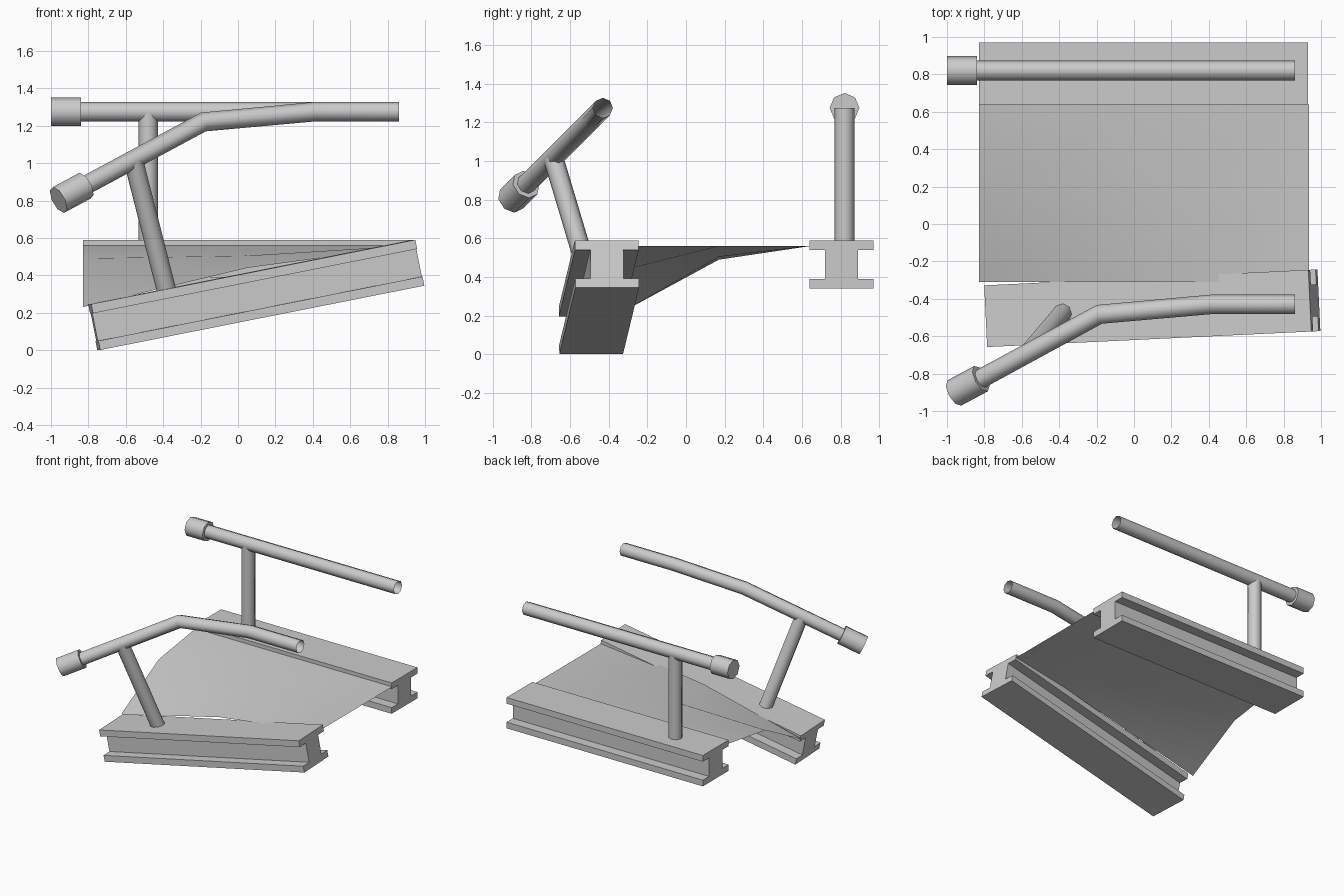
import bpy, bmesh, math
from mathutils import Vector

if "Cube" in bpy.data.objects:
    bpy.data.objects.remove(bpy.data.objects["Cube"])


def finish(name, bm, smooth=False):
    bmesh.ops.recalc_face_normals(bm, faces=bm.faces)
    mesh = bpy.data.meshes.new(name)
    bm.to_mesh(mesh)
    bm.free()
    ob = bpy.data.objects.new(name, mesh)
    bpy.context.collection.objects.link(ob)
    if smooth:
        bpy.ops.object.select_all(action='DESELECT')
        bpy.context.view_layer.objects.active = ob
        ob.select_set(True)
        bpy.ops.object.shade_smooth_by_angle(angle=math.radians(50))
    return ob


def loft(bm, rings, caps):
    """Skin a list of closed point rings, optionally closing both ends."""
    loops = [[bm.verts.new(p) for p in ring] for ring in rings]
    n = len(loops[0])
    for a, b in zip(loops, loops[1:]):
        for i in range(n):
            j = (i + 1) % n
            bm.faces.new((a[i], a[j], b[j], b[i]))
    if caps:
        bm.faces.new(loops[0])
        bm.faces.new(loops[-1])


def tube(name, points, r, caps=False, sides=8):
    pts = [Vector(p) for p in points]
    rings = []
    for i, p in enumerate(pts):
        t = Vector()
        if i > 0:
            t += (p - pts[i - 1]).normalized()
        if i < len(pts) - 1:
            t += (pts[i + 1] - p).normalized()
        t.normalize()
        ref = Vector((1, 0, 0)) if abs(t.z) > 0.9 else Vector((0, 0, 1))
        u = t.cross(ref).normalized()
        v = u.cross(t)
        rings.append([p + r * (math.cos(a) * u + math.sin(a) * v)
                      for a in (2 * math.pi * k / sides for k in range(sides))])
    bm = bmesh.new()
    loft(bm, rings, caps)
    return finish(name, bm, True)


# I-beam section: half of (across, down from top), mirrored for the other half
HALF = [(0.165, 0), (0.165, 0.05), (0.085, 0.05), (0.085, 0.2), (0.165, 0.2), (0.165, 0.25)]
SECTION = HALF + [(-a, d) for a, d in reversed(HALF)]


def i_beam(name, start, end):
    """Beam whose top centre line runs from start to end."""
    s, e = Vector(start), Vector(end)
    axis = (e - s).normalized()
    side = Vector((0, 0, 1)).cross(axis).normalized()
    up = axis.cross(side)
    bm = bmesh.new()
    loft(bm, [[p + side * a - up * d for a, d in SECTION] for p in (s, e)], True)
    return finish(name, bm)


# Beams: level at the back, bent down at the front
i_beam("back_beam", (-0.83, 0.805, 0.59), (0.93, 0.805, 0.59))
i_beam("front_beam", (-0.793, -0.493, 0.246), (0.94, -0.41, 0.59))

# Sagging deck sheet between the beams
bm = bmesh.new()
xs, ys = (-0.83, 0.05, 0.935), (0.64, 0.17, -0.31)
heights = ((0.56, 0.56, 0.56), (0.49, 0.505, 0.56), (0.23, 0.44, 0.56))
grid = [[bm.verts.new((x, y, z)) for x, z in zip(xs, row)] for y, row in zip(ys, heights)]
for a, b in zip(grid, grid[1:]):
    for i in range(2):
        bm.faces.new((b[i], b[i + 1], a[i + 1], a[i]))
finish("deck_sheet", bm, True)

# Back handrail
tube("back_rail", [(-0.86, 0.82, 1.275), (0.86, 0.82, 1.275)], 0.053)
tube("back_rail_collar", [(-1.0, 0.82, 1.275), (-0.84, 0.82, 1.275)], 0.077, True)
tube("back_post", [(-0.48, 0.82, 0.57), (-0.48, 0.82, 1.275)], 0.052)

# Bent front handrail
tube("front_rail", [(-0.83, -0.833, 0.873), (-0.185, -0.483, 1.22),
                    (0.41, -0.43, 1.275), (0.86, -0.43, 1.275)], 0.052)
tube("front_rail_collar", [(-0.96, -0.903, 0.803), (-0.818, -0.827, 0.879)], 0.077, True)
tube("front_post", [(-0.38, -0.475, 0.31), (-0.56, -0.687, 1.018)], 0.052)
